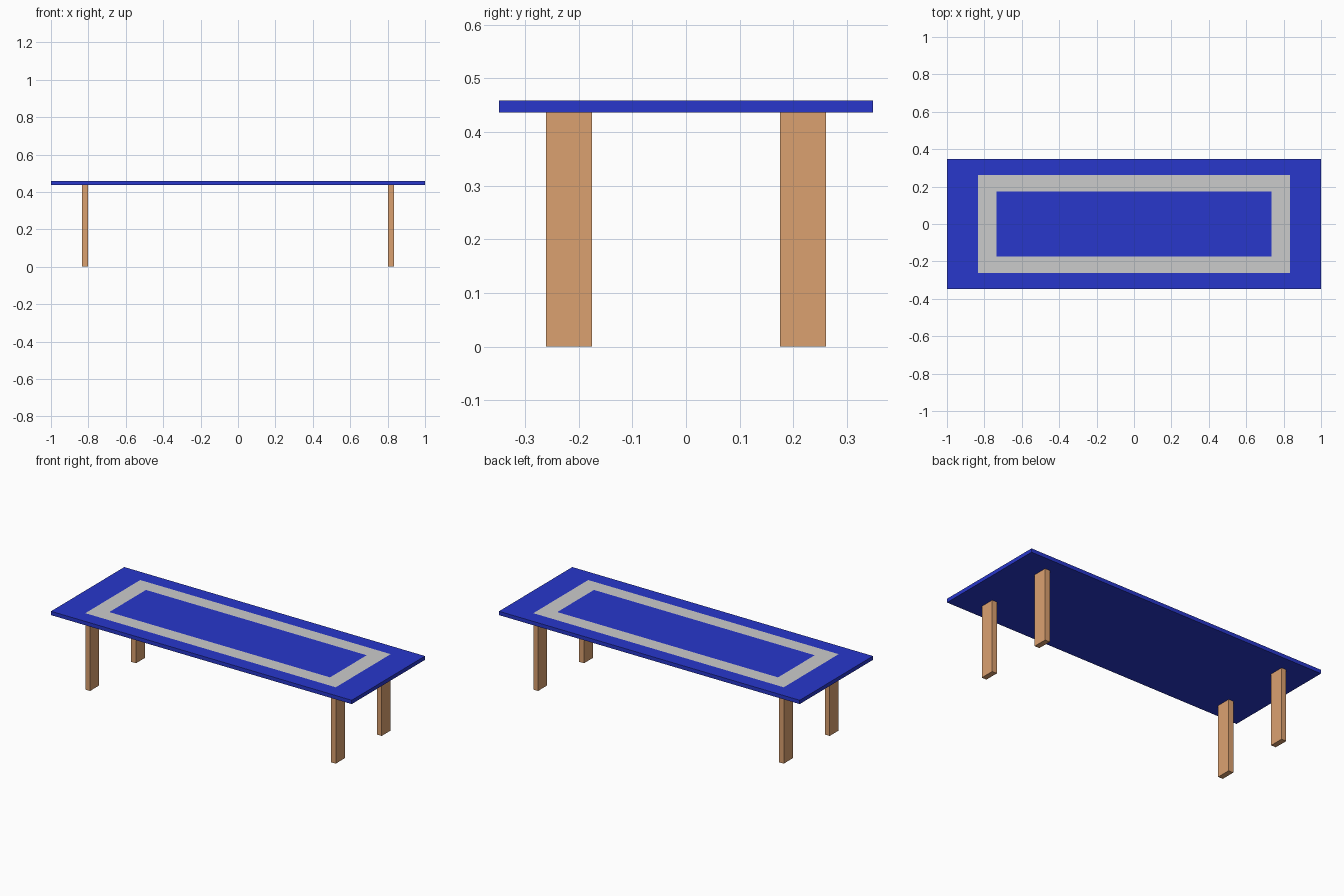
import bpy, bmesh

if "Cube" in bpy.data.objects:
    bpy.data.objects.remove(bpy.data.objects["Cube"])

TOP_Z, UNDER_Z = 0.459, 0.436
OUTER = (0.833, 0.261)   # half size of the inlay band's outside edge
INNER = (0.734, 0.174)   # half size of its inside edge


def material(name, rgb):
    mat = bpy.data.materials.new(name)
    mat.diffuse_color = (*rgb, 1)
    mat.use_nodes = True
    mat.node_tree.nodes["Principled BSDF"].inputs["Base Color"].default_value = mat.diffuse_color
    return mat


def make_object(name, bm, mat=None):
    mesh = bpy.data.meshes.new(name)
    bm.to_mesh(mesh)
    bm.free()
    obj = bpy.data.objects.new(name, mesh)
    bpy.context.collection.objects.link(obj)
    if mat:
        mesh.materials.append(mat)
    return obj


def box(x0, x1, y0, y1, z0, z1):
    bm = bmesh.new()
    bmesh.ops.create_cube(bm, size=1)
    for v in bm.verts:
        v.co.x = x1 if v.co.x > 0 else x0
        v.co.y = y1 if v.co.y > 0 else y0
        v.co.z = z1 if v.co.z > 0 else z0
    return bm


def inset_to(bm, face, half):
    """Inset a face to the given half size; return the surrounding faces."""
    ring = bmesh.ops.inset_region(bm, faces=[face], thickness=0.02)["faces"]
    for v in face.verts:
        v.co.x = half[0] if v.co.x > 0 else -half[0]
        v.co.y = half[1] if v.co.y > 0 else -half[1]
    return ring


blue = material("blue_paint", (0.021, 0.038, 0.6))
wood = material("light_wood", (0.71, 0.355, 0.163))

# Tabletop slab with a grey band set flush into its upper face
for name, keep_band, mat in (("tabletop", False, blue), ("inlay_band", True, None)):
    bm = box(-1, 1, -0.348, 0.348, UNDER_Z, TOP_Z)
    centre = max(bm.faces, key=lambda f: f.calc_center_median().z)
    inset_to(bm, centre, OUTER)
    band = set(inset_to(bm, centre, INNER))
    unwanted = [f for f in bm.faces if (f in band) != keep_band]
    bmesh.ops.delete(bm, geom=unwanted, context='FACES')
    make_object(name, bm, mat)

# Four plank legs under the corners of the band
for side, sx in (("left", -1), ("right", 1)):
    for end, sy in (("front", -1), ("back", 1)):
        xs = sorted((sx * 0.801, sx * 0.833))
        ys = sorted((sy * 0.175, sy * 0.261))
        make_object(f"{end}_{side}_leg", box(*xs, *ys, 0, UNDER_Z), wood)
